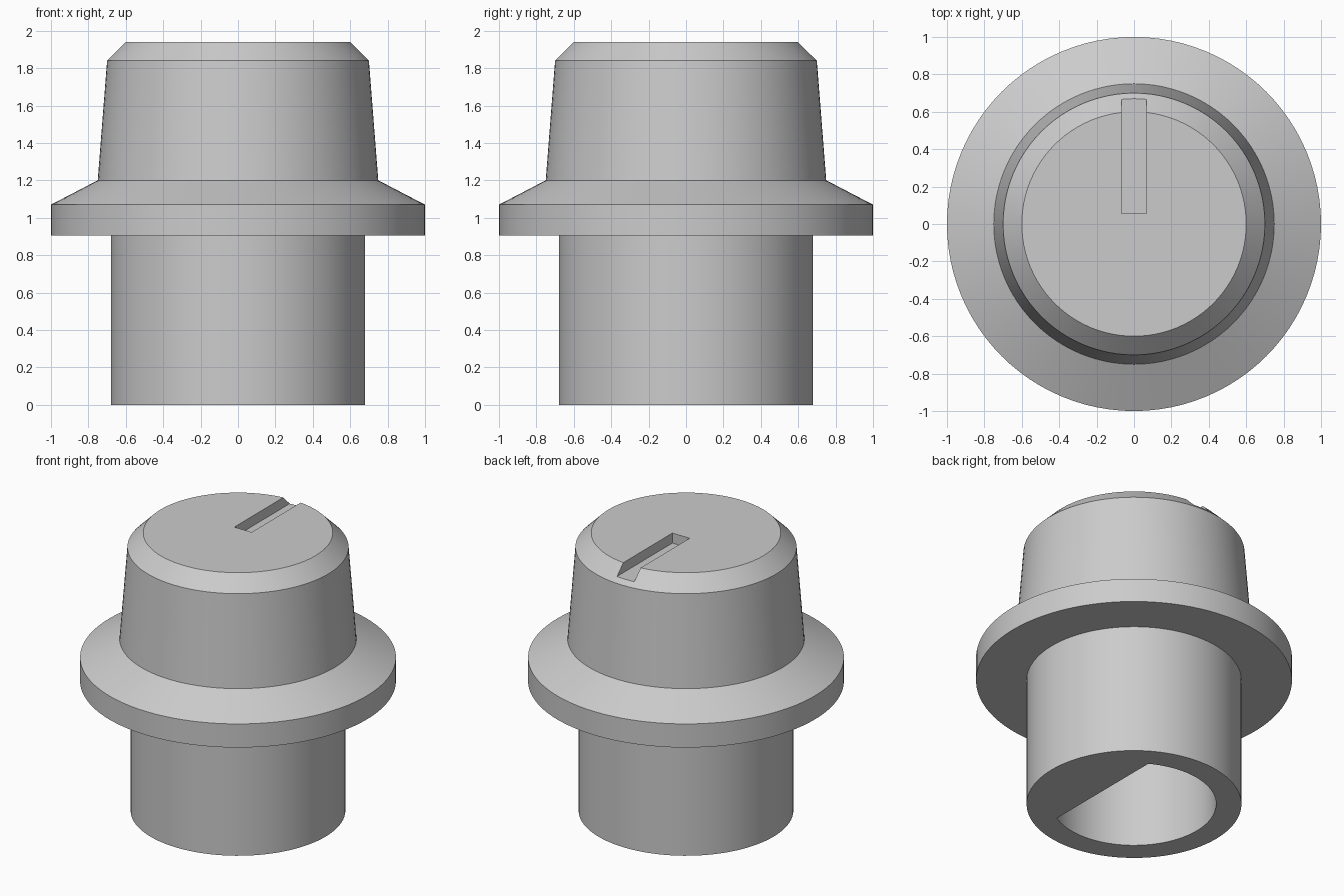
import bpy, bmesh, math

cube = bpy.data.objects.get("Cube")
if cube:
    bpy.data.objects.remove(cube, do_unlink=True)

SEGMENTS = 96

grey = bpy.data.materials.new("plain_grey")
grey.use_nodes = True
colour = (0.6, 0.6, 0.6, 1)
grey.diffuse_color = colour
grey.node_tree.nodes["Principled BSDF"].inputs["Base Color"].default_value = colour


def make_object(name, bm):
    bmesh.ops.recalc_face_normals(bm, faces=bm.faces)
    mesh = bpy.data.meshes.new(name)
    bm.to_mesh(mesh)
    bm.free()
    obj = bpy.data.objects.new(name, mesh)
    mesh.materials.append(grey)
    bpy.context.collection.objects.link(obj)
    return obj


def lathe(name, profile):
    """Solid of revolution from (radius, height) points, capped at both ends."""
    bm = bmesh.new()
    rings = []
    for r, z in profile:
        angles = [math.tau * i / SEGMENTS for i in range(SEGMENTS)]
        rings.append([bm.verts.new((r * math.cos(a), r * math.sin(a), z)) for a in angles])
    for low, high in zip(rings, rings[1:]):
        for i in range(SEGMENTS):
            j = (i + 1) % SEGMENTS
            bm.faces.new((low[i], low[j], high[j], high[i]))
    bm.faces.new(rings[0][::-1])
    bm.faces.new(rings[-1])
    return make_object(name, bm)


def prism(name, outline, z0, z1):
    """Outline in plan, extruded upward."""
    bm = bmesh.new()
    face = bm.faces.new([bm.verts.new((x, y, z0)) for x, y in outline])
    side = bmesh.ops.extrude_face_region(bm, geom=[face])["geom"]
    verts = [v for v in side if isinstance(v, bmesh.types.BMVert)]
    bmesh.ops.translate(bm, verts=verts, vec=(0, 0, z1 - z0))
    obj = make_object(name, bm)
    obj.hide_render = True
    return obj


def cut(target, cutter):
    mod = target.modifiers.new("cut", 'BOOLEAN')
    mod.operation = 'DIFFERENCE'
    mod.solver = 'EXACT'
    mod.object = cutter
    bpy.context.view_layer.objects.active = target
    bpy.ops.object.modifier_apply(modifier=mod.name)
    bpy.data.objects.remove(cutter, do_unlink=True)


# Knob body: stem, flange, tapered grip, chamfered top
knob = lathe("knob_body", [
    (0.68, 0), (0.68, 0.905), (1, 0.905), (1, 1.07),
    (0.75, 1.2), (0.7, 1.84), (0.6, 1.94)])

# Pointer slot running from near the centre out through the chamfer
w = 0.067
cut(knob, prism("slot_cutter", [(-w, 0.055), (w, 0.055), (w, 0.8), (-w, 0.8)], 1.87, 2.1))

# D-shaped shaft bore, flat side towards +x
arc = [math.radians(60 + 240 * i / 64) for i in range(65)]
bore = [(0.52 * math.cos(a), 0.52 * math.sin(a)) for a in arc]
cut(knob, prism("bore_cutter", bore, -0.1, 0.9))

# Smooth round walls with crisp edges
bpy.ops.object.select_all(action='DESELECT')
knob.select_set(True)
bpy.context.view_layer.objects.active = knob
bpy.ops.object.shade_smooth_by_angle(angle=math.radians(30))
